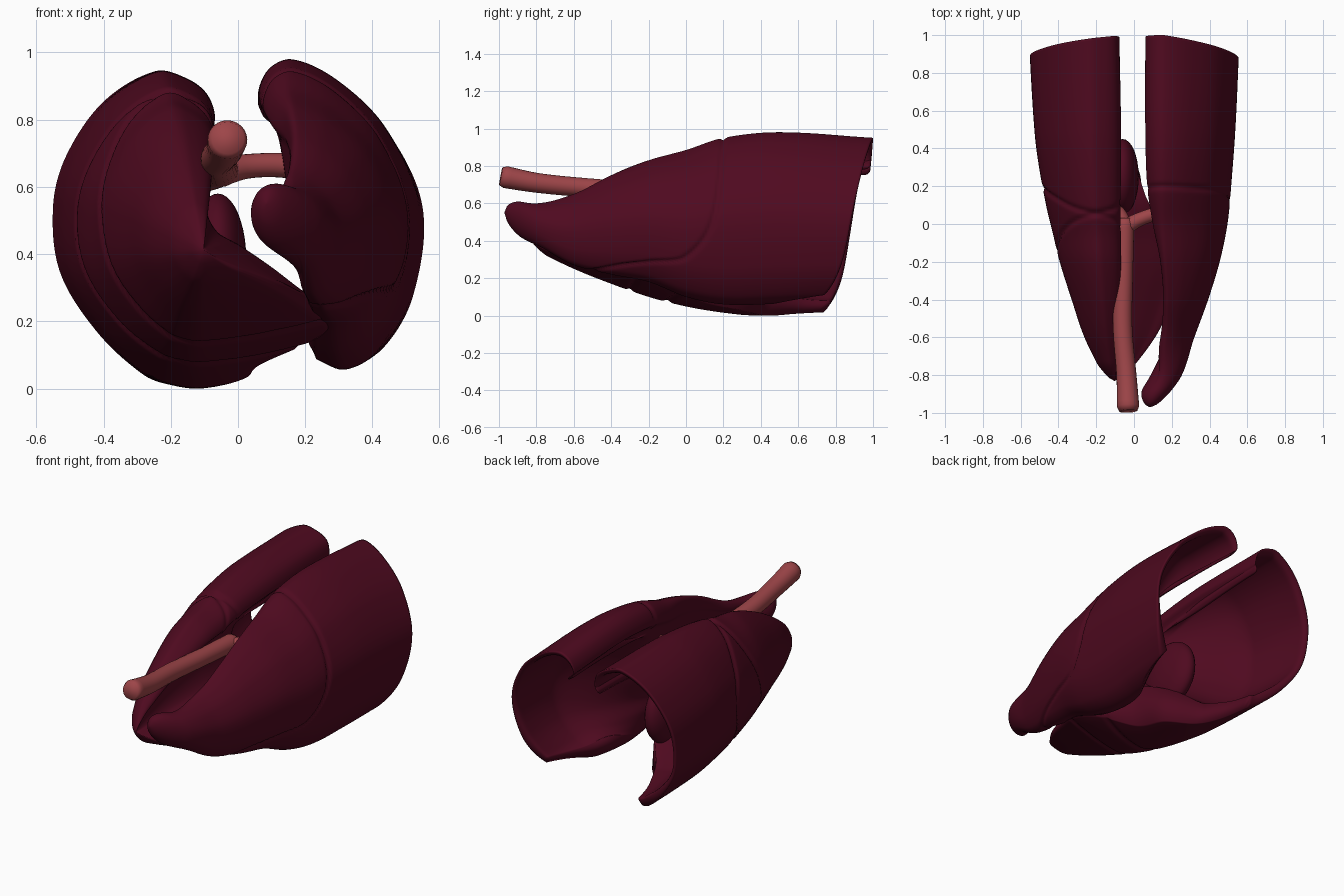
import bpy, bmesh, math
from mathutils import Vector

if "Cube" in bpy.data.objects:
    bpy.data.objects.remove(bpy.data.objects["Cube"])


def material(name, rgb):
    m = bpy.data.materials.new(name)
    m.diffuse_color = (*rgb, 1)
    m.use_nodes = True
    m.node_tree.nodes["Principled BSDF"].inputs["Base Color"].default_value = m.diffuse_color
    return m


LUNG = material("dark red tissue", (0.078, 0.003, 0.014))
AIRWAY = material("pink cartilage", (0.34, 0.06, 0.066))


def hermite(table, t):
    """Smooth interpolation of rows (key, v1, v2, ...)."""
    n = len(table)
    t = min(max(t, table[0][0]), table[-1][0])
    i = 0
    while i < n - 2 and t > table[i + 1][0]:
        i += 1

    def slope(k, c):
        a, b = table[max(k - 1, 0)], table[min(k + 1, n - 1)]
        return (b[c] - a[c]) / (b[0] - a[0])
    a, b = table[i], table[i + 1]
    h = b[0] - a[0]
    u = (t - a[0]) / h
    return [(2*u**3 - 3*u*u + 1) * a[c] + (u**3 - 2*u*u + u) * h * slope(i, c)
            + (3*u*u - 2*u**3) * b[c] + (u**3 - u*u) * h * slope(i + 1, c)
            for c in range(1, len(a))]


def resample(pts, n, end=1.0):
    """n + 1 evenly spaced points on a smooth curve through pts, cut at fraction end."""
    rows, d = [], 0.0
    for i, p in enumerate(pts):
        if i:
            d += math.dist(p, pts[i - 1])
        rows.append((d, *p))
    return [hermite(rows, d * end * k / n) for k in range(n + 1)]


def smoothstep(a, b, v):
    u = min(max((v - a) / (b - a), 0), 1)
    return u * u * (3 - 2 * u)


def finish(name, bm, mat):
    bmesh.ops.recalc_face_normals(bm, faces=bm.faces)
    me = bpy.data.meshes.new(name)
    bm.to_mesh(me)
    bm.free()
    ob = bpy.data.objects.new(name, me)
    bpy.context.collection.objects.link(ob)
    me.materials.append(mat)
    for p in me.polygons:
        p.use_smooth = True
    return ob


def lung(name, arc, face, pivot, heart, stations, fissures, side, apex, depth, trim, n=110, m=150):
    """Loft of crescent sections along y: solid at the apex, hollow at the base."""
    zs = [p[1] for p in resample(arc, n)]
    zlo, zhi = min(zs), max(zs)
    span = max((p[0] - pivot) * side for p in arc)
    y0, y1 = stations[0][0], stations[-1][0]
    k = 2 * n + 2
    bm = bmesh.new()
    rings = []
    for j in range(m + 1):
        y = y0 + (y1 - y0) * j / m
        c, sl, sm, z0, z1 = hermite(stations, y)
        hollow = smoothstep(*depth, y)
        # lower margin draws back towards the base
        cut = min(hermite(trim, y)[0], 1)
        outer = resample(arc, n, cut)
        inner = resample(face, n, max(1 - 3.3 * (1 - cut), 0.35))
        # wall thickness, tapering to a rounded rim
        edge = min((y1 - y) / 0.04, 1)
        wall = (0.17 - 0.09 * smoothstep(0.3, 1.0, y)) * (0.25 + 0.75 * math.sqrt(1 - (1 - edge) ** 2))

        def place(x, z, groove):
            zn = (z - zlo) / (zhi - zlo)
            low = 1 - min(max(zn, 0), 1)
            lat = (x - pivot) * side
            s = sm + (sl - sm) * smoothstep(-0.12, 0.12, lat)
            slant = 0.14 * low ** 1.3 + 0.13 * low ** 8 + 0.06 * max(lat, 0) / span
            yy = y - slant * smoothstep(0.2, y1, y)
            v = Vector((c + (x - pivot) * s, yy, z0 + zn * (z1 - z0)))
            if groove:
                inward = Vector((heart[0] - x, 0, heart[1] - z)).normalized()
                for f in fissures:
                    at = hermite(f, zn)[0]
                    steep = (hermite(f, zn + 0.02)[0] - at) / 0.02
                    g = math.exp(-((yy - at) / (0.012 * min(math.hypot(1, steep), 4))) ** 2)
                    v += inward * 0.013 * g
            return v
        ring = [place(x, z, True) for x, z in outer]
        for i in range(n, -1, -1):
            (ox, oz), (ix, iz) = outer[i], inner[i]
            w = wall * (1 + 0.7 * smoothstep(0.7, 0.95, i / n))
            hx, hz = ox + (heart[0] - ox) * w, oz + (heart[1] - oz) * w
            ring.append(place(ix + (hx - ix) * hollow, iz + (hz - iz) * hollow, False))
        # apex turns into a round tip
        if apex:
            e = 1 - smoothstep(y0 + 0.08, y0 + 0.36, y)
            cx, rx = hermite(apex, y)
            for i, v in enumerate(ring):
                t = math.radians(110) - 2 * math.pi * i / k
                oval = Vector((cx + side * rx * math.cos(t), y, (z0 + z1) / 2 + (z1 - z0) / 2 * math.sin(t)))
                ring[i] = v.lerp(oval, e)
        u = min((y - y0) / 0.10, 1)
        r = max(math.sqrt(1 - (1 - u) ** 2), 0.05)
        mid = sum(ring, Vector()) / k
        rings.append([bm.verts.new(mid + (v - mid) * r) for v in ring])
    for a, b in zip(rings, rings[1:]):
        for i in range(k):
            bm.faces.new((a[i], a[(i + 1) % k], b[(i + 1) % k], b[i]))
    for r in (rings[0], rings[-1]):
        for i in range(n):
            bm.faces.new((r[i], r[i + 1], r[k - 2 - i], r[k - 1 - i]))
    return finish(name, bm, LUNG)


# Lung on the +x side
lung("narrow_lung",
     [(0.10, 0.83), (0.06, 0.87), (0.09, 0.95), (0.16, 0.98), (0.30, 0.92), (0.45, 0.78),
      (0.55, 0.55), (0.52, 0.28), (0.43, 0.12), (0.33, 0.07), (0.24, 0.10)],
     [(0.11, 0.81), (0.13, 0.70), (0.15, 0.60), (0.17, 0.45), (0.21, 0.34), (0.20, 0.25), (0.22, 0.13)],
     0.16, (0.22, 0.50),
     [(-0.97, 0.09, 0.15, 0.30, 0.47, 0.63), (-0.80, 0.13, 0.30, 0.40, 0.37, 0.60),
      (-0.60, 0.17, 0.38, 0.30, 0.27, 0.65), (-0.40, 0.18, 0.54, 0.25, 0.22, 0.75),
      (-0.20, 0.17, 0.72, 0.30, 0.18, 0.83), (0.00, 0.16, 0.85, 0.60, 0.10, 0.885),
      (0.20, 0.16, 0.90, 0.90, 0.06, 0.95), (0.50, 0.16, 0.95, 1.0, 0.06, 0.98),
      (1.0, 0.16, 1.0, 1.0, 0.07, 0.95)],
     [[(0.0, -0.50), (0.10, -0.35), (0.17, -0.18), (0.27, 0.0), (0.5, 0.14), (1.0, 0.20)]], 1,
     [(-0.97, 0.085, 0.055), (-0.90, 0.11, 0.075), (-0.80, 0.165, 0.09), (-0.60, 0.23, 0.11)], (0.05, 0.65),
     [(-0.97, 1.0), (0.2, 1.0), (0.5, 0.96), (0.75, 0.91), (1.0, 0.87)])

# Lung on the -x side, with a flap reaching under the middle
lung("wide_lung",
     [(-0.09, 0.78), (-0.065, 0.81), (-0.09, 0.88), (-0.16, 0.93), (-0.25, 0.95), (-0.40, 0.86),
      (-0.51, 0.70), (-0.55, 0.55), (-0.53, 0.35), (-0.42, 0.17), (-0.28, 0.04),
      (-0.20, 0.01), (-0.11, 0.0), (0.03, 0.025), (0.20, 0.08), (0.27, 0.11)],
     [(-0.10, 0.76), (-0.11, 0.70), (-0.10, 0.58), (-0.06, 0.48), (0.0, 0.43), (0.10, 0.34),
      (0.20, 0.24), (0.28, 0.17), (0.285, 0.13)],
     -0.10, (-0.18, 0.48),
     [(-0.83, -0.10, 0.11, 0.10, 0.36, 0.48), (-0.60, -0.10, 0.36, 0.55, 0.25, 0.64),
      (-0.40, -0.10, 0.51, 0.80, 0.17, 0.75), (-0.20, -0.10, 0.65, 1.0, 0.10, 0.83),
      (-0.05, -0.10, 0.73, 0.95, 0.06, 0.86), (0.10, -0.10, 0.81, 0.85, 0.03, 0.90),
      (0.30, -0.10, 0.89, 0.90, 0.005, 0.93), (0.50, -0.10, 0.94, 0.90, 0.0, 0.945),
      (1.0, -0.10, 1.0, 0.50, 0.0, 0.945)],
     [[(0.0, -0.30), (0.25, -0.22), (0.5, -0.15), (0.75, -0.06), (1.0, 0.05)],
      [(0.0, -0.10), (0.2, 0.06), (0.5, 0.19), (0.75, 0.15), (1.0, 0.06)]], -1, None, (0.0, 0.55),
     [(-0.83, 1.0), (-0.25, 1.0), (-0.05, 0.98), (0.10, 0.905), (0.30, 0.875), (0.50, 0.81),
      (0.75, 0.765), (1.0, 0.74)])

# Inner lobe between the lungs
bm = bmesh.new()
bmesh.ops.create_uvsphere(bm, u_segments=32, v_segments=20, radius=1)
for v in bm.verts:
    v.co = Vector((-0.06 + 0.085 * v.co.x, 0.25 + 0.20 * v.co.y, 0.38 + 0.20 * v.co.z))
finish("inner_lobe", bm, LUNG)


def tube(name, path, n=24, m=40):
    """Round tube through rows (x, y, z, radius) with softened ends."""
    rows = resample(path, m)
    bm = bmesh.new()
    rings = []
    for i, row in enumerate(rows):
        p, r = Vector(row[:3]), row[3]
        d = (Vector(rows[min(i + 1, m)][:3]) - Vector(rows[max(i - 1, 0)][:3])).normalized()
        a = d.cross(Vector((0, 0, 1))).normalized()
        b = a.cross(d)
        if i in (0, m):
            r *= 0.8
        rings.append([bm.verts.new(p + r * (a * math.cos(t) + b * math.sin(t)))
                      for t in (2 * math.pi * k / n for k in range(n))])
    for a, b in zip(rings, rings[1:]):
        for k in range(n):
            bm.faces.new((a[k], a[(k + 1) % n], b[(k + 1) % n], b[k]))
    bm.faces.new(rings[0])
    bm.faces.new(rings[-1])
    return finish(name, bm, AIRWAY)


# Windpipe and its two branches
tube("windpipe", [(-0.03, -0.99, 0.745, 0.060), (-0.04, -0.80, 0.71, 0.053), (-0.06, -0.55, 0.685, 0.051),
                  (-0.055, -0.25, 0.665, 0.050), (-0.05, 0.03, 0.65, 0.052)])
tube("branch_long", [(-0.05, -0.02, 0.645, 0.044), (0.02, 0.02, 0.66, 0.037),
                     (0.10, 0.05, 0.665, 0.036), (0.20, 0.08, 0.66, 0.040)])
tube("branch_short", [(-0.05, -0.02, 0.645, 0.044), (-0.08, 0.05, 0.63, 0.040), (-0.14, 0.10, 0.61, 0.036)])
